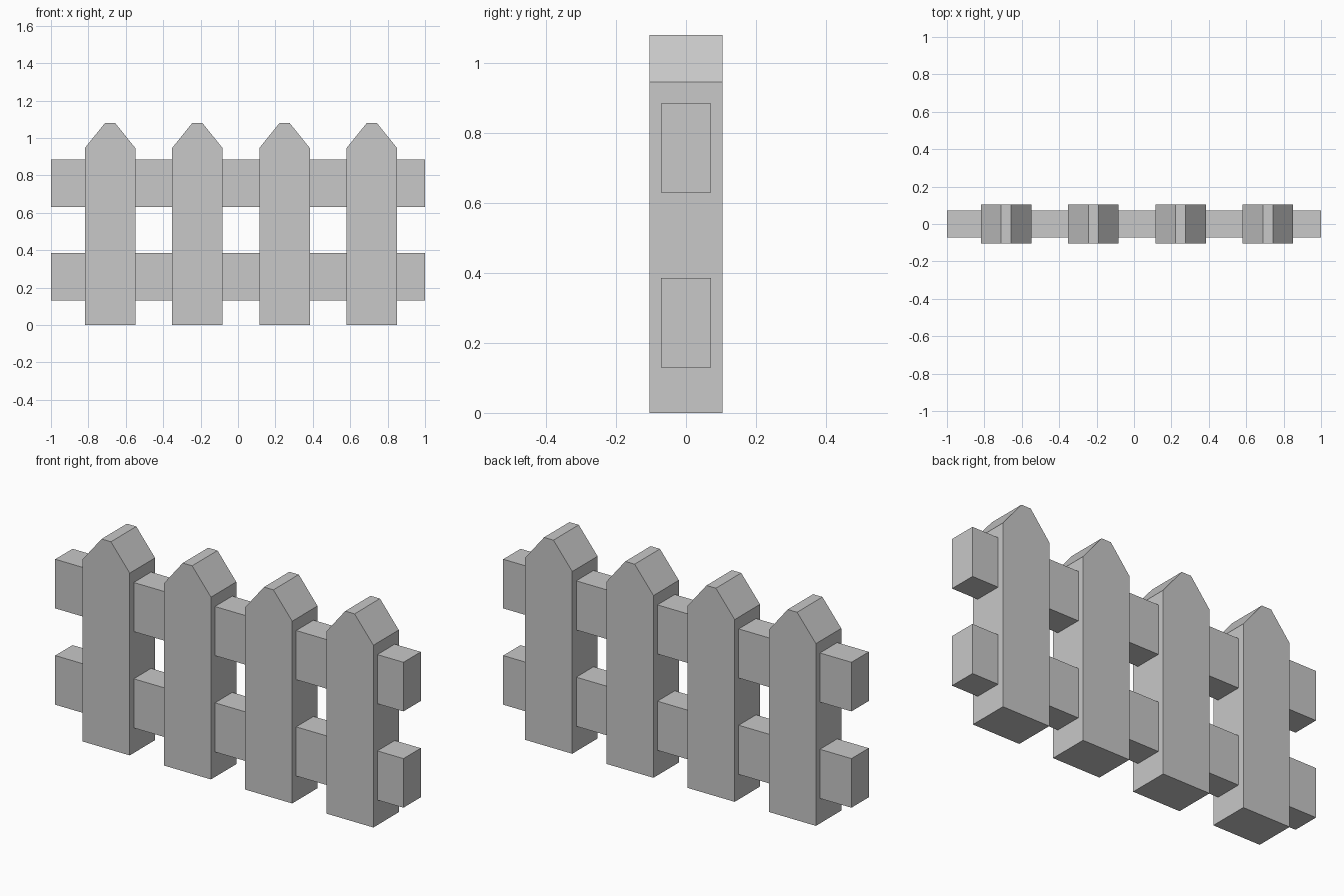
import bpy
import bmesh

cube = bpy.data.objects.get("Cube")
if cube:
    bpy.data.objects.remove(cube, do_unlink=True)

grey = bpy.data.materials.new("fence_grey")
grey.use_nodes = True
colour = (0.58, 0.58, 0.58, 1)
grey.diffuse_color = colour
grey.node_tree.nodes["Principled BSDF"].inputs["Base Color"].default_value = colour


def extrude_profile(name, profile, depth, location):
    """Extrude an x-z outline along y, centred on y = 0."""
    bm = bmesh.new()
    face = bm.faces.new([bm.verts.new((x, -depth / 2, z)) for x, z in profile])
    result = bmesh.ops.extrude_face_region(bm, geom=[face])
    moved = [v for v in result["geom"] if isinstance(v, bmesh.types.BMVert)]
    bmesh.ops.translate(bm, verts=moved, vec=(0, depth, 0))
    bmesh.ops.recalc_face_normals(bm, faces=bm.faces)
    mesh = bpy.data.meshes.new(name)
    bm.to_mesh(mesh)
    bm.free()
    mesh.materials.append(grey)
    obj = bpy.data.objects.new(name, mesh)
    obj.location = location
    bpy.context.collection.objects.link(obj)
    return obj


# Pointed pickets with a small flat tip, evenly spaced
half, tip, shoulder, height = 0.135, 0.027, 0.946, 1.08
right_side = [(half, 0), (half, shoulder), (tip, height)]
picket = right_side + [(-x, z) for x, z in reversed(right_side)]
for i in range(4):
    extrude_profile(f"picket_{i + 1}", picket, 0.208, (-0.684 + i * 0.4665, 0, 0))

# Two horizontal rails running through the pickets
rail = [(-1, 0), (1, 0), (1, 0.255), (-1, 0.255)]
for name, z in (("lower_rail", 0.13), ("upper_rail", 0.63)):
    extrude_profile(name, rail, 0.142, (0, 0, z))
